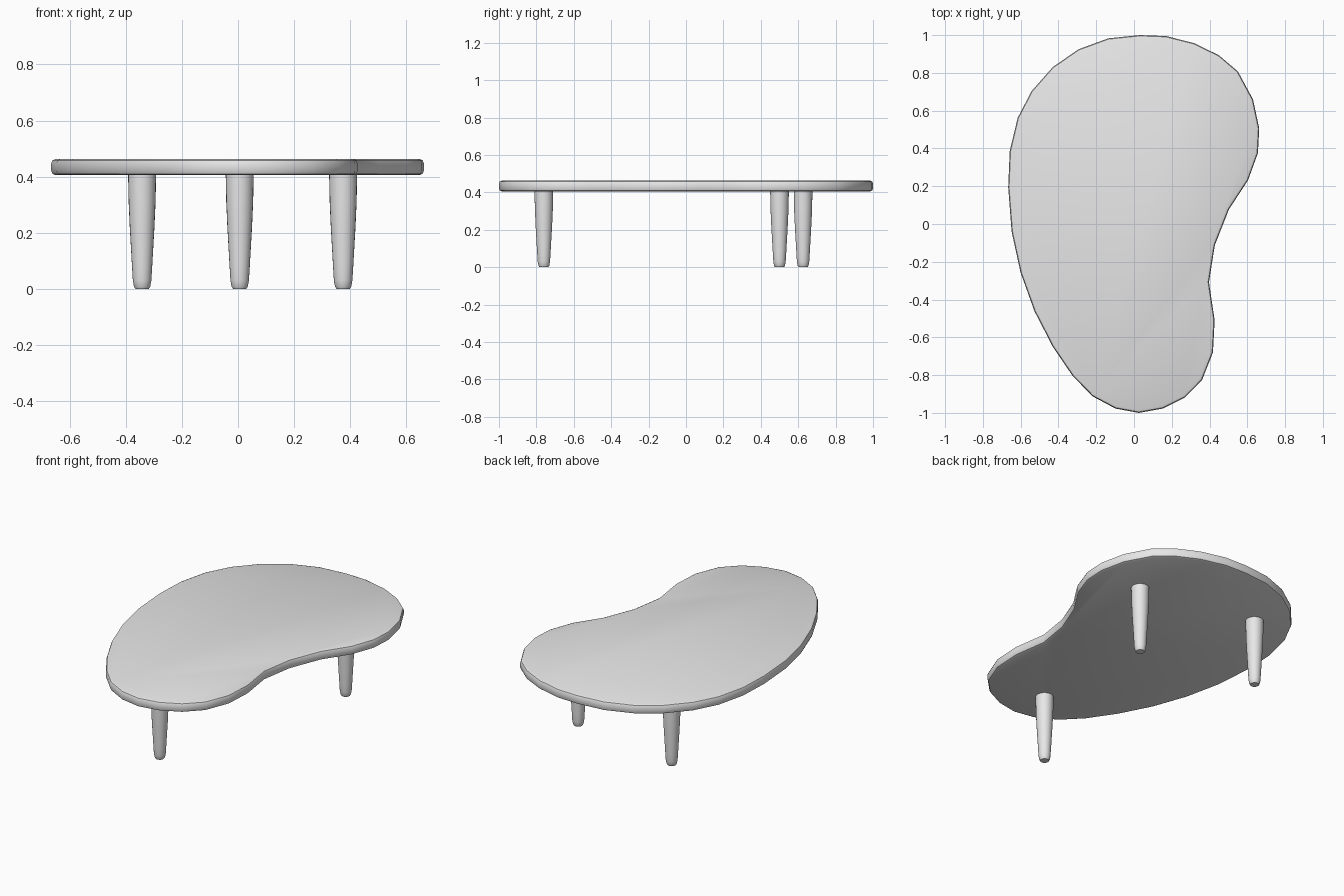
import bpy, bmesh, math

if "Cube" in bpy.data.objects:
    bpy.data.objects.remove(bpy.data.objects["Cube"])

grey = bpy.data.materials.new("light_grey")
grey.diffuse_color = (0.8, 0.8, 0.8, 1)
grey.use_nodes = True
grey.node_tree.nodes["Principled BSDF"].inputs["Base Color"].default_value = grey.diffuse_color


def finish(bm, name):
    bmesh.ops.recalc_face_normals(bm, faces=bm.faces[:])
    mesh = bpy.data.meshes.new(name)
    bm.to_mesh(mesh)
    bm.free()
    mesh.materials.append(grey)
    ob = bpy.data.objects.new(name, mesh)
    bpy.context.collection.objects.link(ob)
    bpy.ops.object.select_all(action='DESELECT')
    ob.select_set(True)
    bpy.context.view_layer.objects.active = ob
    bpy.ops.object.shade_smooth_by_angle(angle=math.radians(35))
    return ob


# kidney-shaped table top: outline extruded upward, rims rounded
outline = [
    (0.03, 1.0), (0.17, 0.995), (0.32, 0.957), (0.45, 0.893), (0.55, 0.808),
    (0.63, 0.66), (0.663, 0.506), (0.656, 0.375), (0.604, 0.232), (0.503, 0.078),
    (0.428, -0.112), (0.397, -0.308), (0.427, -0.51), (0.418, -0.68), (0.36, -0.827),
    (0.268, -0.92), (0.152, -0.977), (0.026, -1.0), (-0.098, -0.977), (-0.22, -0.912),
    (-0.326, -0.803), (-0.43, -0.65), (-0.527, -0.462), (-0.601, -0.256),
    (-0.648, -0.04), (-0.666, 0.195), (-0.658, 0.386), (-0.616, 0.562),
    (-0.542, 0.704), (-0.43, 0.831), (-0.294, 0.925), (-0.136, 0.983)]
bm = bmesh.new()
base = bm.faces.new([bm.verts.new((x, y, 0.405)) for x, y in outline])
ext = bmesh.ops.extrude_face_region(bm, geom=[base], use_keep_orig=True)
top_verts = [g for g in ext["geom"] if isinstance(g, bmesh.types.BMVert)]
bmesh.ops.translate(bm, verts=top_verts, vec=(0, 0, 0.058))
bmesh.ops.recalc_face_normals(bm, faces=bm.faces[:])
rims = [e for e in bm.edges if abs(e.verts[0].co.z - e.verts[1].co.z) < 1e-4]
bmesh.ops.bevel(bm, geom=rims, offset=0.016, segments=2, profile=0.5, affect='EDGES')
finish(bm, "table_top")

# tapered round legs: (radius, height) profile turned around the leg axis
profile = [(0.024, 0), (0.029, 0.008), (0.033, 0.03), (0.036, 0.08),
           (0.044, 0.22), (0.048, 0.31), (0.050, 0.41)]
SIDES = 24


def leg(name, cx, cy):
    bm = bmesh.new()
    rings = [[bm.verts.new((cx + r * math.cos(2 * math.pi * i / SIDES),
                            cy + r * math.sin(2 * math.pi * i / SIDES), z))
              for i in range(SIDES)] for r, z in profile]
    for a, b in zip(rings, rings[1:]):
        for i in range(SIDES):
            j = (i + 1) % SIDES
            bm.faces.new((a[i], a[j], b[j], b[i]))
    bm.faces.new(rings[0])
    bm.faces.new(rings[-1])
    finish(bm, name)


leg("front_leg", 0.006, -0.76)
leg("back_right_leg", 0.375, 0.5)
leg("back_left_leg", -0.342, 0.626)
